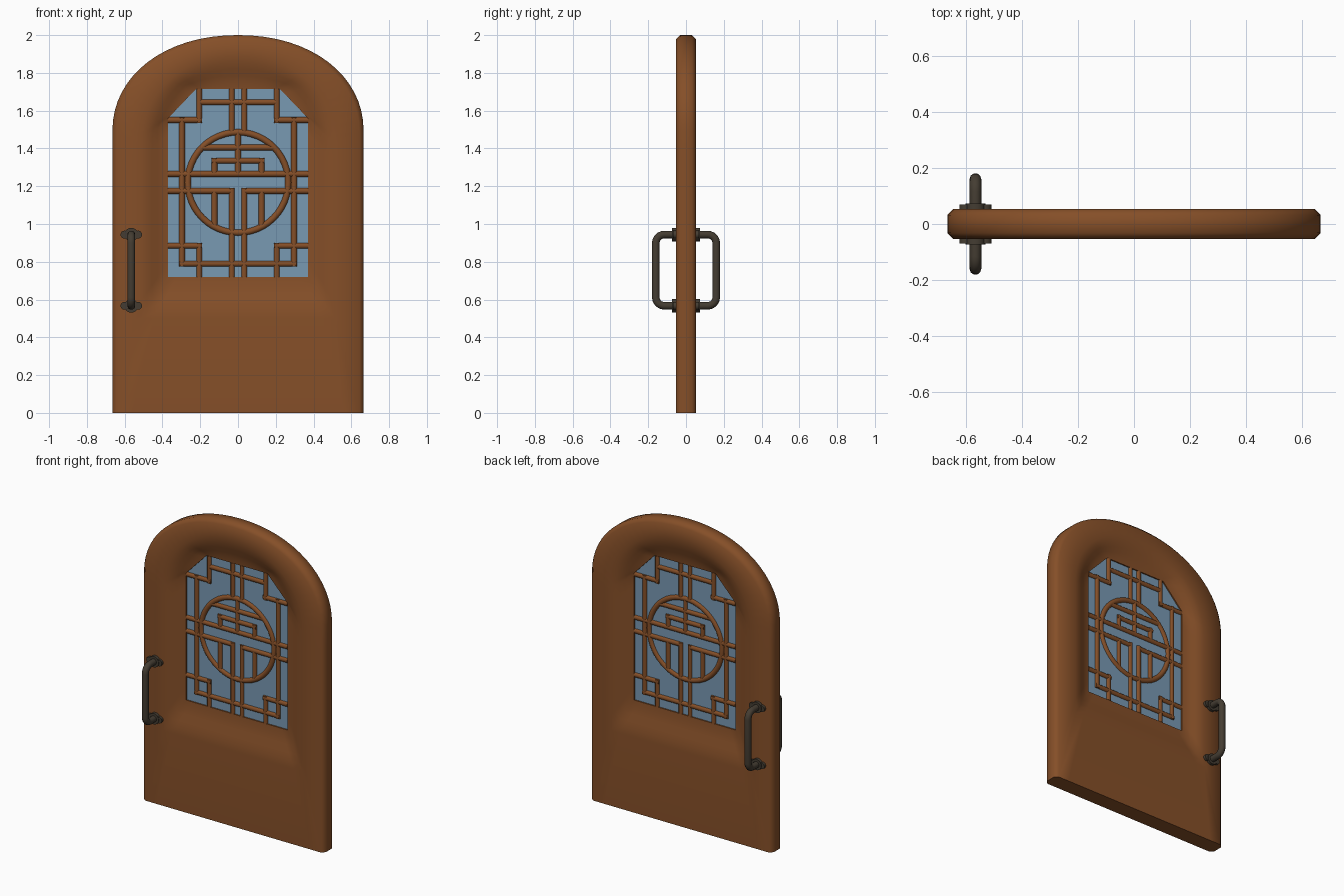
import bpy, bmesh, math
from mathutils import Vector, Matrix

if "Cube" in bpy.data.objects:
    bpy.data.objects.remove(bpy.data.objects["Cube"])


def material(name, rgb):
    m = bpy.data.materials.new(name)
    m.diffuse_color = (*rgb, 1)
    m.use_nodes = True
    m.node_tree.nodes["Principled BSDF"].inputs["Base Color"].default_value = m.diffuse_color
    return m


WOOD = material("brown_wood", (0.235, 0.078, 0.021))
GLASS = material("blue_glass", (0.19, 0.32, 0.45))
IRON = material("dark_iron", (0.058, 0.046, 0.032))


def finish(bm, name, mat, angle=40):
    bmesh.ops.recalc_face_normals(bm, faces=bm.faces)
    me = bpy.data.meshes.new(name)
    bm.to_mesh(me)
    bm.free()
    ob = bpy.data.objects.new(name, me)
    bpy.context.collection.objects.link(ob)
    me.materials.append(mat)
    bpy.ops.object.select_all(action='DESELECT')
    ob.select_set(True)
    bpy.context.view_layer.objects.active = ob
    bpy.ops.object.shade_smooth_by_angle(angle=math.radians(angle))
    return ob


def line(a, b, n):
    return [Vector(a).lerp(Vector(b), i / n) for i in range(n)]


def mirrored(half):
    # closed ring from its right half (bottom middle to top middle)
    return half + [Vector((-p.x, p.y)) for p in half[-2:0:-1]]


def arch_ring(w, b, spring, top):
    half = line((0, b), (w, b), 8) + line((w, b), (w, spring), 10)
    for i in range(17):
        t = math.pi / 2 * i / 16
        half.append(Vector((w * max(math.cos(t), 0) ** 0.95 if i < 16 else 0,
                            spring + (top - spring) * math.sin(t) ** 0.95)))
    return mirrored(half)


def window_ring():
    half = line((0, .72), (.37, .72), 8) + line((.37, .72), (.37, 1.56), 10)
    half += line((.37, 1.56), (.222, 1.715), 8) + line((.222, 1.715), (0, 1.715), 8)
    return mirrored(half + [Vector((0, 1.715))])


# door leaf: chamfered rim, flat border, dished slope down to the window
outer = arch_ring(.665, 0, 1.49, 2.0)
rim = arch_ring(.643, 0, 1.48, 1.978)
dish = arch_ring(.51, .5, 1.42, 1.89)
win = window_ring()
Y, EDGE = .054, .012
front = [(outer, .032), (rim, Y)]
for i in range(6):
    t = i / 5
    s = t * t * (3 - 2 * t)
    front.append(([a.lerp(b, t) for a, b in zip(dish, win)], Y + (EDGE - Y) * s))
rings = [(r, -y) for r, y in front] + [(r, y) for r, y in reversed(front)]

bm = bmesh.new()
loops = [[bm.verts.new((p.x, y, p.y)) for p in r] for r, y in rings]
n = len(outer)
for k in range(len(loops)):
    a, b = loops[k], loops[(k + 1) % len(loops)]
    for i in range(n):
        j = (i + 1) % n
        bm.faces.new((a[i], a[j], b[j], b[i]))
finish(bm, "door_leaf", WOOD, 50)

# glass pane
bm = bmesh.new()
sides = [[bm.verts.new((p.x, y, p.y)) for p in win] for y in (-.004, .004)]
for s in sides:
    bm.faces.new(s)
for i in range(n):
    j = (i + 1) % n
    bm.faces.new((sides[0][i], sides[0][j], sides[1][j], sides[1][i]))
finish(bm, "window_glass", GLASS, 30)


# window lattice of round bars
def rod(bm, a, b, r, segs=12):
    a, b = Vector(a), Vector(b)
    q = (b - a).to_track_quat('Z', 'Y').to_matrix().to_4x4()
    bmesh.ops.create_cone(bm, cap_ends=True, segments=segs, radius1=r, radius2=r,
                          depth=(b - a).length, matrix=Matrix.Translation((a + b) / 2) @ q)


R = .0165
bm = bmesh.new()
bars = [  # right half: x1, z1, x2, z2
    (.297, 1.565, .297, .775), (.205, 1.715, .205, 1.535), (.205, .9, .205, .72),
    (.19, 1.55, .37, 1.55), (.19, .885, .37, .885),
    (.033, 1.715, .033, 1.48), (.033, 1.19, .033, .72),
    (.033, 1.175, .37, 1.175),
    (.125, 1.35, .125, 1.265), (.125, 1.175, .125, .985),
]
for x1, z1, x2, z2 in bars:
    for s in (1, -1):
        rod(bm, (s * x1, 0, z1), (s * x2, 0, z2), R)
for w, z in ((.205, 1.645), (.197, 1.405), (.14, 1.335), (.37, 1.265), (.31, .79)):
    rod(bm, (-w, 0, z), (w, 0, z), R)
rod(bm, (0, 0, 1.49), (0, 0, 1.265), R)
finish(bm, "window_lattice", WOOD)

# round ring of the lattice
bpy.ops.mesh.primitive_torus_add(location=(0, 0, 1.22), rotation=(math.pi / 2, 0, 0),
                                 major_radius=.266, minor_radius=.0175,
                                 major_segments=48, minor_segments=12)
ring = bpy.context.object
ring.name = "lattice_ring"
ring.data.materials.append(WOOD)
bpy.ops.object.shade_smooth_by_angle(angle=math.radians(40))

# pull handles and their mounting plates, front and back
HX, Z1, Z2, REACH, CR = -.565, .567, .944, .16, .045
for side, label in ((-1, "front"), (1, "back")):
    path = [(.045, Z1)]
    for cz, a0 in ((Z1 + CR, -90), (Z2 - CR, 0)):
        for i in range(7):
            a = math.radians(a0 + 15 * i)
            path.append((REACH - CR + CR * math.cos(a), cz + CR * math.sin(a)))
    path.append((.045, Z2))
    cu = bpy.data.curves.new(label + "_handle", 'CURVE')
    cu.dimensions = '3D'
    cu.bevel_depth = .021
    cu.bevel_resolution = 3
    cu.use_fill_caps = True
    sp = cu.splines.new('POLY')
    sp.points.add(len(path) - 1)
    for p, (y, z) in zip(sp.points, path):
        p.co = (HX, side * y, z, 1)
    ob = bpy.data.objects.new(label + "_handle", cu)
    bpy.context.collection.objects.link(ob)
    cu.materials.append(IRON)
    bpy.ops.object.select_all(action='DESELECT')
    ob.select_set(True)
    bpy.context.view_layer.objects.active = ob
    bpy.ops.object.convert(target='MESH')
    bpy.ops.object.shade_smooth_by_angle(angle=math.radians(40))

    bm = bmesh.new()
    for z in (Z1, Z2):
        rod(bm, (HX, side * .045, z), (HX, side * .073, z), .036, 20)
        for dx in (-.036, .036):
            rod(bm, (HX + dx, side * .045, z), (HX + dx, side * .07, z), .021, 16)
    finish(bm, label + "_handle_plates", IRON)
